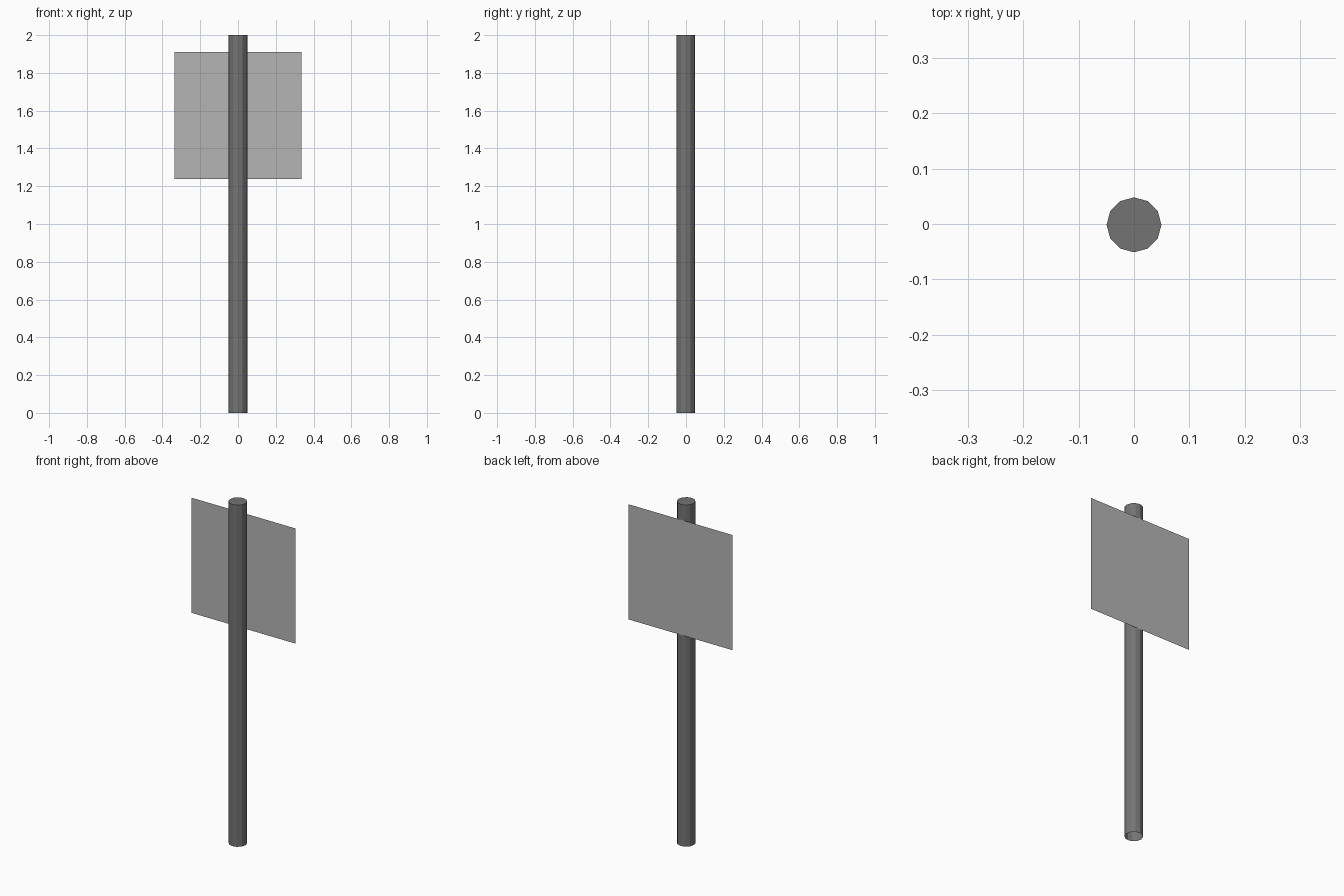
import bpy, bmesh
from mathutils import Matrix

if "Cube" in bpy.data.objects:
    bpy.data.objects.remove(bpy.data.objects["Cube"])


def material(name, grey):
    mat = bpy.data.materials.new(name)
    mat.diffuse_color = (grey, grey, grey, 1)
    mat.use_nodes = True
    mat.node_tree.nodes["Principled BSDF"].inputs["Base Color"].default_value = mat.diffuse_color
    return mat


def add_object(name, bm, mat):
    mesh = bpy.data.meshes.new(name)
    bm.to_mesh(mesh)
    bm.free()
    mesh.materials.append(mat)
    obj = bpy.data.objects.new(name, mesh)
    bpy.context.collection.objects.link(obj)
    return obj


# Post: twelve flat sides, capped on top and open at the ground
bm = bmesh.new()
bmesh.ops.create_cone(bm, cap_ends=True, segments=12, radius1=0.0495,
                      radius2=0.0495, depth=2.0,
                      matrix=Matrix.Translation((0, -0.0015, 1.0)))
bottom = [f for f in bm.faces if f.normal.z < -0.9]
bmesh.ops.delete(bm, geom=bottom, context='FACES_ONLY')
add_object("post", bm, material("dark grey metal", 0.175))

# Sign panel: a single thin sheet against the back of the post
half, low, high, back = 0.337, 1.237, 1.911, 0.0505
bm = bmesh.new()
corners = [(half, low), (-half, low), (-half, high), (half, high)]
bm.faces.new([bm.verts.new((x, back, z)) for x, z in corners])
add_object("sign_panel", bm, material("light grey panel", 0.46))
